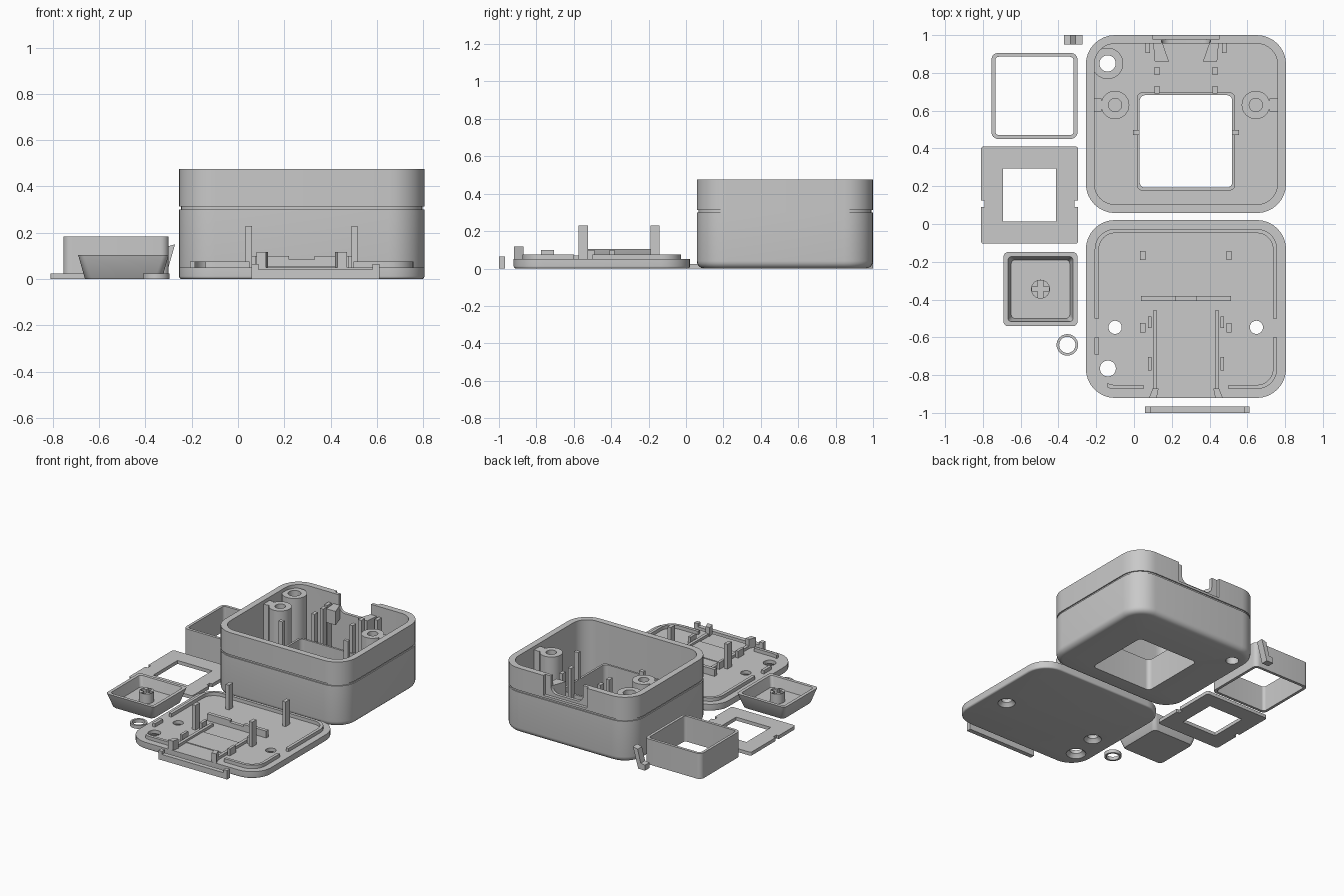
import bpy, bmesh, math

cube = bpy.data.objects.get("Cube")
if cube:
    bpy.data.objects.remove(cube, do_unlink=True)

grey = bpy.data.materials.new("plain_grey")
grey.use_nodes = True
grey.diffuse_color = (0.585, 0.585, 0.585, 1)
grey.node_tree.nodes["Principled BSDF"].inputs["Base Color"].default_value = grey.diffuse_color
parts = []


def finish(name, bm):
    bmesh.ops.recalc_face_normals(bm, faces=bm.faces)
    me = bpy.data.meshes.new(name)
    bm.to_mesh(me)
    bm.free()
    me.materials.append(grey)
    ob = bpy.data.objects.new(name, me)
    bpy.context.collection.objects.link(ob)
    parts.append(ob)
    return ob


def rounded(cx, cy, w, d, r, seg=8):
    """Outline of a rounded rectangle (a circle when r is half the width)."""
    pts = []
    for i, (sx, sy) in enumerate(((1, 1), (-1, 1), (-1, -1), (1, -1))):
        for k in range(seg + 1):
            a = math.pi / 2 * (i + k / seg)
            pts.append((cx + sx * (w / 2 - r) + r * math.cos(a),
                        cy + sy * (d / 2 - r) + r * math.sin(a)))
    return pts


def loft(name, centre, sections, ring=False):
    """Sections are (width, depth, radius, z, optional y shift); ring joins last to first."""
    bm = bmesh.new()
    loops = []
    for w, d, r, z, *shift in sections:
        outline = rounded(centre[0], centre[1] + sum(shift), w, d, r)
        loops.append([bm.verts.new((x, y, z)) for x, y in outline])
    pairs = list(zip(loops, loops[1:]))
    if ring:
        pairs.append((loops[-1], loops[0]))
    else:
        bm.faces.new(loops[0])
        bm.faces.new(loops[-1])
    for a, b in pairs:
        for i in range(len(a)):
            j = (i + 1) % len(a)
            bm.faces.new((a[i], a[j], b[j], b[i]))
    return finish(name, bm)


def prism(name, pts, lo, hi, axis="z"):
    bm = bmesh.new()
    place = (lambda p, t: (p[0], p[1], t)) if axis == "z" else (lambda p, t: (p[0], t, p[1]))
    a, b = [[bm.verts.new(place(p, t)) for p in pts] for t in (lo, hi)]
    bm.faces.new(a)
    bm.faces.new(b)
    for i in range(len(a)):
        j = (i + 1) % len(a)
        bm.faces.new((a[i], a[j], b[j], b[i]))
    return finish(name, bm)


def box(name, x0, x1, y0, y1, z0, z1):
    return prism(name, [(x0, y0), (x1, y0), (x1, y1), (x0, y1)], z0, z1)


def disc(r, z):
    return (2 * r, 2 * r, r * 0.998, z)


def tube(name, centre, outer, inner, z0, z1):
    return loft(name, centre, [disc(inner, z0), disc(outer, z0), disc(outer, z1), disc(inner, z1)], True)


def cut(ob, *cutters):
    for c in cutters:
        c.hide_render = True
        mod = ob.modifiers.new("cut", "BOOLEAN")
        mod.operation, mod.object, mod.solver = "DIFFERENCE", c, "EXACT"
        bpy.context.view_layer.objects.active = ob
        bpy.ops.object.modifier_apply(modifier=mod.name)
        parts.remove(c)
        bpy.data.objects.remove(c, do_unlink=True)


MID = 0.275          # shared centre line of case and cover


def both(name, x0, x1, *rest):
    """A box and its twin across the case centre line."""
    box("right_" + name, x0, x1, *rest)
    box("left_" + name, 2 * MID - x1, 2 * MID - x0, *rest)


W, D, R = 1.06, 0.942, 0.155


def body(inset, z):
    return (W - 2 * inset, D - 2 * inset, R - inset, z)


def window(size, z):
    return (size, size, 0.03, z, -0.092)


def fillet(r, steps=5):
    angles = [math.pi / 2 * k / steps for k in range(steps + 1)]
    return [body(r * (1 - math.sin(a)), r * (1 - math.cos(a))) for a in angles]


# Case shell with rounded base, groove, floor and window collar
hole, collar, floor, top = 0.49, 0.52, 0.04, 0.475
case = loft("case", (MID, 0.529), [window(hole, 0)] + fillet(0.04) + [
    body(0, 0.3), body(0.008, 0.3), body(0.008, 0.313), body(0, 0.313), body(0, top),
    body(0.045, top), body(0.045, floor),
    window(collar, floor), window(collar, 0.23), window(hole, 0.23)], True)

# Socket opening in the back wall, and the through hole
cut(case,
    box("recess", 0.1, 0.45, 0.978, 1.1, 0.33, 0.6),
    prism("socket", rounded(MID, 0.46, 0.26, 0.22, 0.05), 0.9, 1.1, "y"),
    loft("drill", (-0.14, 0.85), [disc(0.043, -0.1), disc(0.043, 0.2)]))
for side in (-1, 1):
    prism("socket_rib", [(MID + side * x, y) for x, y in
                         ((0.175, 0.975), (0.13, 0.975), (0.09, 0.86), (0.165, 0.86))], 0.3, 0.4)

# Posts inside the case
tube("button_post", (-0.14, 0.85), 0.083, 0.043, floor - 0.01, 0.45)
for x, wing in ((-0.1, (-0.21, -0.172)), (0.645, (0.717, 0.76))):
    tube("screw_post", (x, 0.63), 0.075, 0.035, floor - 0.01, 0.45)
    box("screw_post_web", *wing, 0.595, 0.665, floor, 0.45)
for y in (0.71, 0.81):
    both("board_post", 0.108, 0.134, y - 0.02, y + 0.02, floor, 0.43)
both("window_clip", -0.005, 0.03, 0.472, 0.498, floor, 0.43)
both("wall_stub", 0.06, 0.085, 0.905, 0.96, floor, 0.4)

# Bottom cover with countersunk holes
P = (MID, -0.45)
cover = loft("cover", P, fillet(0.012) + [body(0, 0.05)])
for c, r in (((-0.1, -0.547), 0.035), ((0.648, -0.547), 0.035), ((-0.138, -0.765), 0.042)):
    cut(cover, loft("countersink", c, [disc(r + 0.03, -0.01), disc(r + 0.02, 0.005),
                                       disc(r, 0.025), disc(r, 0.1)]))
rim = loft("cover_rim", P, [body(0.047, 0.045), body(0.047, 0.075),
                            body(0.069, 0.075), body(0.069, 0.045)], True)
cut(rim,
    box("gap", -0.3, -0.1, -0.6, -0.5, 0, 0.2),
    box("gap", -0.3, -0.14, -0.9, -0.69, 0, 0.2),
    box("gap", 0.05, 0.5, -0.95, -0.8, 0, 0.2),
    box("gap", 0.7, 0.9, -0.6, -0.5, 0, 0.2))

# Cover fittings
both("rear_tall_post", 0.033, 0.06, -0.19, -0.142, 0.04, 0.23)
both("front_tall_post", 0.033, 0.06, -0.575, -0.525, 0.04, 0.23)
both("inner_stop", 0.073, 0.093, -0.55, -0.49, 0.04, 0.1)
both("front_stop", 0.073, 0.093, -0.775, -0.705, 0.04, 0.1)
both("rail", 0.1, 0.122, -0.87, -0.457, 0.04, 0.07)
for side in (-1, 1):
    prism("front_catch", [(MID + side * x, y) for x, y in
                          ((0.195, -0.92), (0.155, -0.92), (0.145, -0.87), (0.175, -0.87))], 0.04, 0.117)
wall = box("cross_wall", 0.037, 0.513, -0.408, -0.382, 0.04, 0.1)
cut(wall, box("dip", 0.22, 0.33, -0.45, -0.35, 0.085, 0.2))
box("bed_ledge", 0.12, 0.43, -0.77, -0.575, 0.045, 0.055)

# Loose sliding bar
box("bar", 0.058, 0.612, -1, -0.967, 0, 0.042)
for x in (0.058, 0.582):
    box("bar_tab", x, x + 0.03, -1, -0.967, 0.04, 0.065)

# Square sleeve
loft("sleeve", (-0.527, 0.678), [(0.415, 0.415, 0.02, 0), (0.455, 0.455, 0.035, 0),
                                 (0.455, 0.455, 0.035, 0.185), (0.415, 0.415, 0.02, 0.185)], True)

# Flat mounting frame with side notches
frame = loft("mount_frame", (-0.553, 0.153), [(0.28, 0.28, 0.002, 0), (0.515, 0.515, 0.015, 0),
                                              (0.515, 0.515, 0.015, 0.025), (0.28, 0.28, 0.002, 0.025)], True)
for x in (-0.811, -0.295):
    cut(frame, box("notch", x - 0.02, x + 0.02, 0.09, 0.125, -0.1, 0.1))

# Upturned key with cross stem
K = (-0.495, -0.345)
loft("key", K, [(0.325, 0.325, 0.03, 0), (0.335, 0.335, 0.03, 0.006), (0.392, 0.392, 0.025, 0.105),
                (0.345, 0.345, 0.02, 0.105), (0.31, 0.31, 0.02, 0.03)])
stem = loft("key_stem", K, [disc(0.05, 0.025), disc(0.05, 0.1)])
for a, b in ((0.046, 0.013), (0.013, 0.046)):
    cut(stem, box("slot", K[0] - a, K[0] + a, K[1] - b, K[1] + b, 0.04, 0.2))

# Small ring and leaning lever
tube("small_ring", (-0.353, -0.64), 0.057, 0.043, 0, 0.025)
prism("lever", [(-0.37, 0), (-0.315, 0), (-0.272, 0.15), (-0.31, 0.14), (-0.335, 0.045), (-0.37, 0.04)],
      0.95, 1, "y")

bpy.ops.object.select_all(action="DESELECT")
for ob in parts:
    ob.select_set(True)
bpy.context.view_layer.objects.active = case
bpy.ops.object.shade_smooth_by_angle(angle=math.radians(30))
